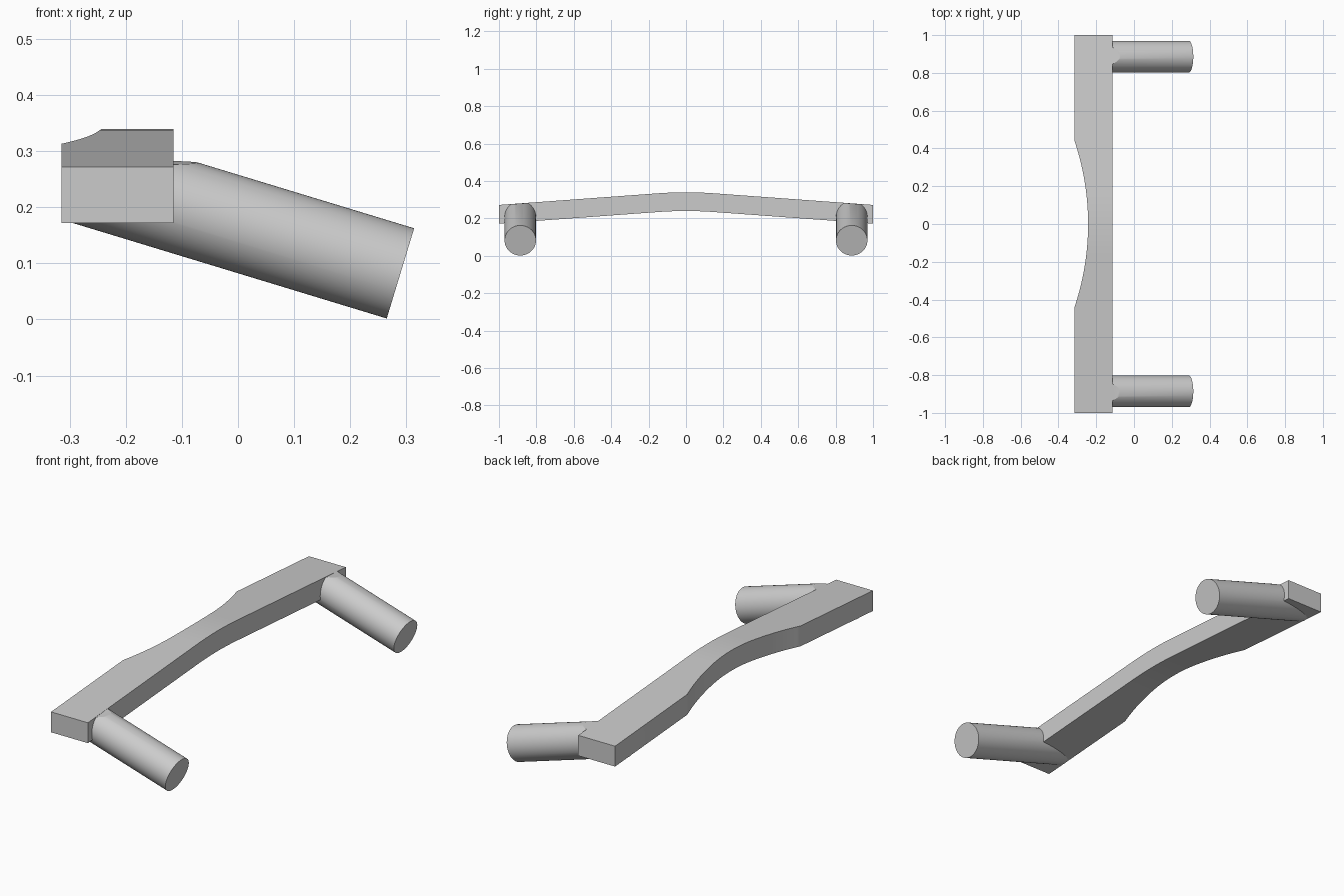
import bpy, bmesh, math
from mathutils import Matrix, Vector

if "Cube" in bpy.data.objects:
    bpy.data.objects.remove(bpy.data.objects["Cube"], do_unlink=True)

BACK, FRONT = -0.315, -0.115      # bar sides in x
THICK, SLOPE, BEND = 0.1, 0.073, 0.15
NOTCH, DEPTH = 0.44, 0.072        # arc cut half length and depth

grey = bpy.data.materials.new("plain grey")
grey.use_nodes = True
grey.diffuse_color = (0.6, 0.6, 0.6, 1)
grey.node_tree.nodes["Principled BSDF"].inputs["Base Color"].default_value = (0.6, 0.6, 0.6, 1)


def make_object(name, bm):
    bmesh.ops.recalc_face_normals(bm, faces=bm.faces)
    mesh = bpy.data.meshes.new(name)
    bm.to_mesh(mesh)
    bm.free()
    mesh.materials.append(grey)
    obj = bpy.data.objects.new(name, mesh)
    bpy.context.collection.objects.link(obj)
    return obj


def top_height(y):
    # straight slopes joined by a rounded crown
    a = abs(y)
    drop = a - BEND / 2 if a > BEND else a * a / (2 * BEND)
    return 0.272 + SLOPE * (1 - BEND / 2 - drop)


def back_edge(y):
    radius = (NOTCH ** 2 + DEPTH ** 2) / (2 * DEPTH)
    if abs(y) >= NOTCH:
        return BACK
    return BACK + DEPTH - radius + math.sqrt(radius ** 2 - y * y)


# Bar: rectangular section swept along y
bm = bmesh.new()
steps = 44
stations = [-1] + [NOTCH * (2 * i / steps - 1) for i in range(steps + 1)] + [1]
rings = []
for y in stations:
    top, back = top_height(y), back_edge(y)
    corners = [(back, top), (FRONT, top), (FRONT, top - THICK), (back, top - THICK)]
    rings.append([bm.verts.new((x, y, z)) for x, z in corners])
for a, b in zip(rings, rings[1:]):
    for i in range(4):
        j = (i + 1) % 4
        bm.faces.new((a[i], a[j], b[j], b[i]))
bm.faces.new(rings[0])
bm.faces.new(rings[-1])
bar = make_object("grip_bar", bm)


def clip(bm, point, normal):
    geom = bm.verts[:] + bm.edges[:] + bm.faces[:]
    cut = bmesh.ops.bisect_plane(bm, geom=geom, plane_co=point, plane_no=normal, clear_outer=True)
    edges = [e for e in cut["geom_cut"] if isinstance(e, bmesh.types.BMEdge)]
    bmesh.ops.holes_fill(bm, edges=edges, sides=0)


# Posts: tilted cylinders trimmed flush with the bar, merged into it
def add_post(name, side):
    y, length = side * 0.886, 0.75
    axis = Vector((-0.957, 0, 0.291)).normalized()
    centre = Vector((0.2895, y, 0.082)) + axis * length / 2
    turn = axis.to_track_quat("Z", "Y").to_matrix().to_4x4()
    bm = bmesh.new()
    bmesh.ops.create_cone(bm, cap_ends=True, segments=64, radius1=0.084, radius2=0.084,
                          depth=length, matrix=Matrix.Translation(centre) @ turn)
    clip(bm, Vector((0, y, top_height(y) - 0.0008)), Vector((0, side * SLOPE, 1)))
    clip(bm, Vector((BACK + 0.002, 0, 0)), Vector((-1, 0, 0)))
    post = make_object(name, bm)
    union = bar.modifiers.new("join " + name, "BOOLEAN")
    union.operation, union.solver, union.object = "UNION", "EXACT", post
    return post


posts = [add_post("front_post", -1), add_post("rear_post", 1)]

# Bake the joined surface and drop the helpers
bpy.context.view_layer.update()
joined = bpy.data.meshes.new_from_object(bar.evaluated_get(bpy.context.evaluated_depsgraph_get()))
bar.modifiers.clear()
bar.data = joined
bar.name = "handle_with_posts"
for post in posts:
    bpy.data.objects.remove(post, do_unlink=True)

bpy.ops.object.select_all(action="DESELECT")
bar.select_set(True)
bpy.context.view_layer.objects.active = bar
bpy.ops.object.shade_smooth_by_angle(angle=math.radians(20))
